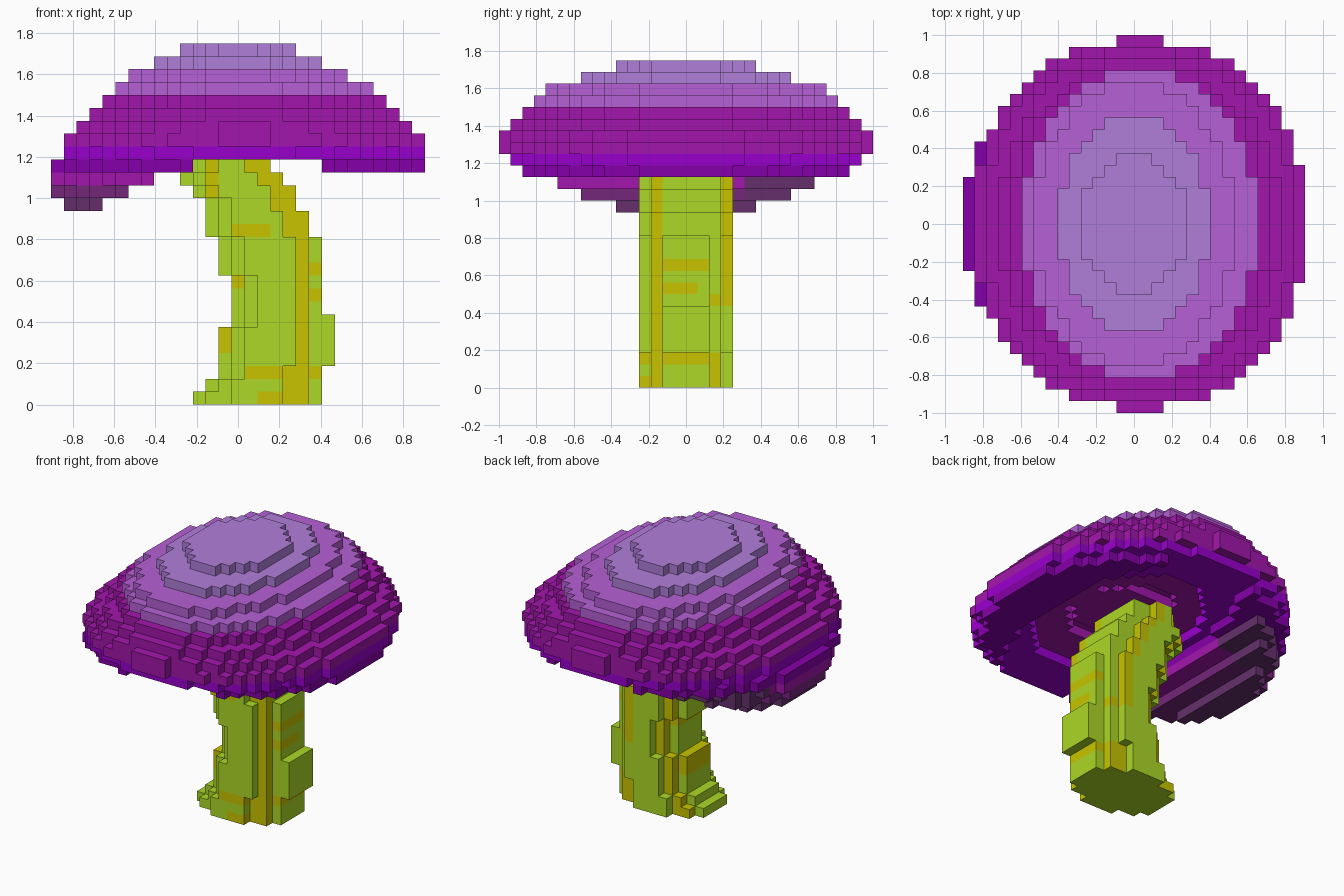
import bpy
import bmesh

U = 0.0625  # edge of one block

cube = bpy.data.objects.get("Cube")
if cube:
    bpy.data.objects.remove(cube, do_unlink=True)


def material(name, hex_code):
    """Flat material from an sRGB hex colour."""
    srgb = [int(hex_code[i:i + 2], 16) / 255 for i in (0, 2, 4)]
    col = [((c + 0.055) / 1.055) ** 2.4 if c > 0.04 else c / 12.92 for c in srgb] + [1]
    mat = bpy.data.materials.new(name)
    mat.use_nodes = True
    mat.diffuse_color = col
    bsdf = next(n for n in mat.node_tree.nodes if n.type == "BSDF_PRINCIPLED")
    bsdf.inputs["Base Color"].default_value = col
    return mat


def build(name, cells, mats):
    """Mesh of the exposed faces of a block set {(i, j, k): material index}."""
    bm = bmesh.new()
    verts = {}

    def vert(p):
        if p not in verts:
            verts[p] = bm.verts.new(((p[0] - 0.5) * U, p[1] * U, p[2] * U))
        return verts[p]

    for cell, mat in cells.items():
        for axis in range(3):
            a, b = (axis + 1) % 3, (axis + 2) % 3
            for side in (0, 1):
                near = list(cell)
                near[axis] += 2 * side - 1
                if tuple(near) in cells:
                    continue
                ring = []
                for da, db in ((0, 0), (1, 0), (1, 1), (0, 1)):
                    p = list(cell)
                    p[axis] += side
                    p[a] += da
                    p[b] += db
                    ring.append(vert(tuple(p)))
                face = bm.faces.new(ring if side else ring[::-1])
                # The underside resting on the ground is plain
                face.material_index = 0 if near[2] < 0 else mat
    mesh = bpy.data.meshes.new(name)
    bm.to_mesh(mesh)
    bm.free()
    for m in mats:
        mesh.materials.append(m)
    obj = bpy.data.objects.new(name, mesh)
    bpy.context.collection.objects.link(obj)
    return obj


def inside(x, y, lo, hi, ry, power=2):
    cx, rx = (lo + hi) / 2, (hi - lo) / 2
    return abs((x - cx) / rx) ** power + abs(y / ry) ** power <= 1


# Cap: layers (left edge, right edge, depth radius, roundness) from the bottom up
CAP_BASE = 15
CAP = [(-13.5, 13.5, 9.6, 2.15), (-14.5, 14.5, 11, 2.15), (-14.5, 14.5, 12.2, 2.15),
       (-14.5, 14.5, 14, 2.15), (-13.5, 14.5, 15, 2.25), (-13.5, 14.5, 15.6, 2.2),
       (-12.5, 13.5, 15.6, 2.1), (-11.5, 12.5, 15, 2), (-10.5, 11.5, 14, 2),
       (-9.5, 10.5, 13, 2), (-8.5, 8.5, 12, 2), (-6.5, 6.5, 9, 2), (-4.5, 4.5, 6, 2)]
DROOP_CUT = {15: -10.5, 16: -8.5, 17: -6.5}


def hollow(x, y, k):
    """Open space beneath the drooping cap."""
    if k in DROOP_CUT:
        return x > DROOP_CUT[k]
    if k == 18:
        return -3.5 < x < 6.5 or inside(x, y, -6.5, 10, 15)
    if k == 19:
        return inside(x, y, -5.5, 9.5, 10)
    return k == 20 and inside(x, y, -3.5, 6.5, 6)


def cap_colour(y, k):
    if k >= 26:
        return 0
    if k >= 24:
        return 1
    if k >= 20:
        return 2
    if k >= 18:
        return 3 if k == 19 else 4
    if k == 15 or y > 5:
        return 6
    return 2 if k == 17 else 5


cap = {}
for n, layer in enumerate(CAP):
    k = CAP_BASE + n
    for i in range(-14, 15):
        for j in range(-16, 16):
            y = j + 0.5
            if inside(i, y, *layer) and not hollow(i, y, k):
                cap[i, j, k] = cap_colour(y, k)

# Stem: runs of layers (count, first block column, last block column)
STEM = [(1, -3, 6), (1, -2, 6), (4, -1, 6), (4, 0, 6), (3, -1, 6), (2, -2, 5),
        (1, -2, 4), (1, -3, 4), (1, -4, 3), (2, -3, 2)]


def stem_colour(i, j, k, first, last):
    row = int(abs(j + 0.5))
    front = j < 0
    # Long streaks on the corners
    if row == 2 and front and i > last - 3:
        return 1
    if row == 2 and not front and (i < first + 3 or k < 3 or k == 7):
        return 1
    if row == 3 and not front and k > 6 and i >= last - 2:
        return 1
    # Patches on the right and front sides
    if i == last and row < 2 and (k == 10 or k == 8 and j < 1):
        return 1
    if k == 2 and i > 0 and j < 3:
        return 1
    if front and (k == 13 and 0 <= i <= 2 or k == 0 and 2 <= i <= 5):
        return 1
    # Patches on the left side
    if i == first and (k in (4, 5) or k == 9) and j < 2:
        return 1
    return int(k >= 16 and i == -2 and front)


stem = {}
k = 0
for layers, first, last in STEM:
    for _ in range(layers):
        for j in range(-4, 4):
            row = int(abs(j + 0.5))
            left = (0, 0, 1, 3 if k == 0 else 2)[row]
            right = (0, 0, 0 if k >= 13 else 1, 3 if k < 3 else 2)[row]
            bump = 1 if 3 <= k <= 6 and row < 2 else 0
            for i in range(first + left, last - right + bump + 1):
                stem[i, j, k] = stem_colour(i, j, k, first, last + bump)
        k += 1
# Close the cap over the stem, so that the stem ends against the ceiling
for i, j, level in list(stem):
    cap[i, j, k] = cap_colour(j, k)

build("mushroom_cap", cap, [
    material("lavender", "B07EDA"), material("light purple", "B660D6"),
    material("magenta purple", "A216AC"), material("violet", "9A00CE"),
    material("deep purple", "8600AA"), material("plum", "74267A"),
    material("dark plum", "65306C")])
build("mushroom_stem", stem, [
    material("lime green", "ACD826"), material("olive yellow", "C8C400")])
